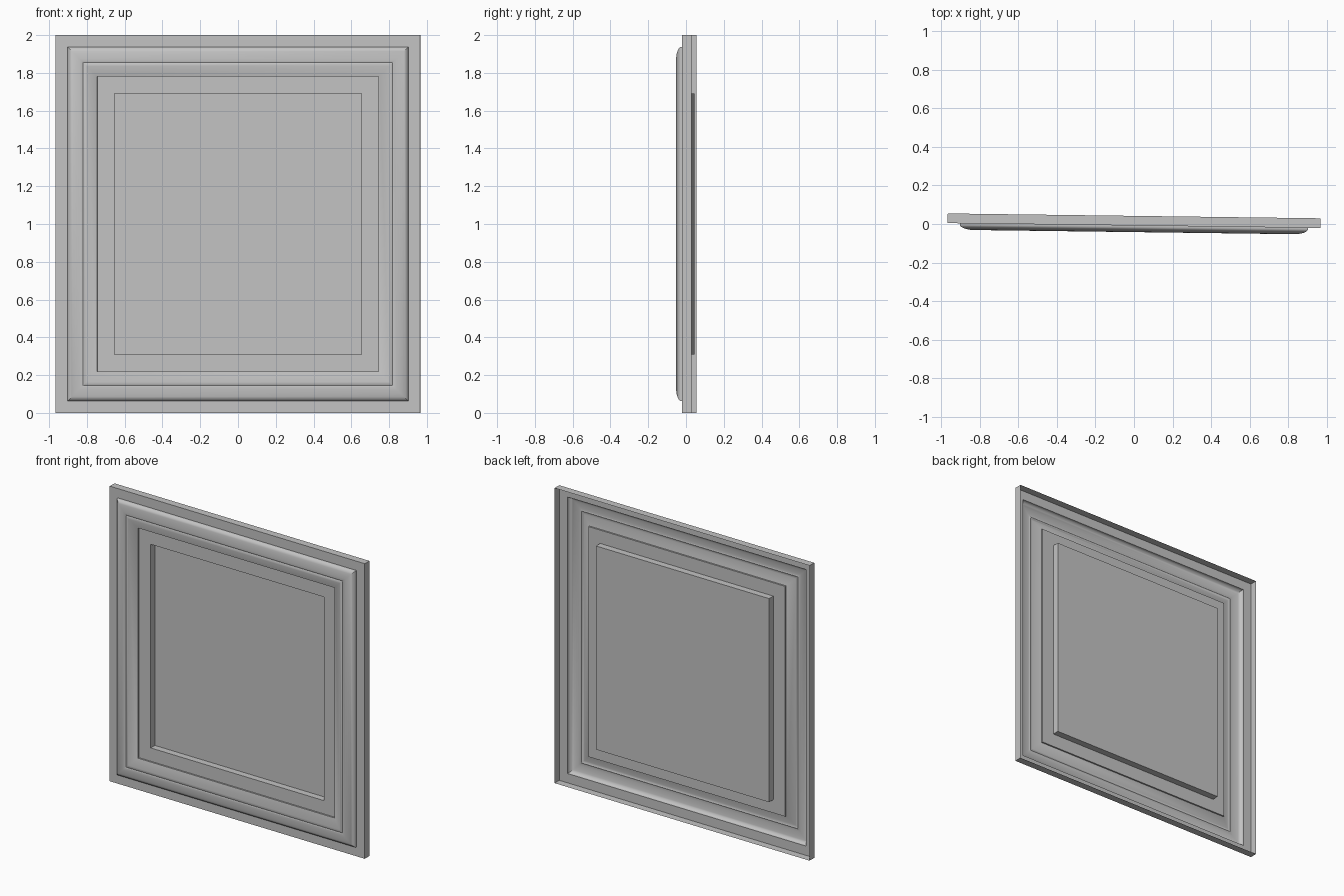
import bpy, bmesh, math

cube = bpy.data.objects.get("Cube")
if cube:
    bpy.data.objects.remove(cube, do_unlink=True)

HALF_W, HEIGHT = 0.965, 2.0
TURN = -0.013        # the panel stands slightly turned about the vertical axis
RIM_Y = -0.008       # front of the outer rim and of the inner band
BACK_Y = 0.042       # open back edge of the outer walls

grey = bpy.data.materials.new("painted grey")
grey.use_nodes = True
colour = (0.55, 0.55, 0.55, 1)
grey.diffuse_color = colour
grey.node_tree.nodes["Principled BSDF"].inputs["Base Color"].default_value = colour


def mitred_sheet(name, profile, fill=False):
    """Sweep a profile of (inset, y) points round the rectangle with mitred corners."""
    bm = bmesh.new()
    rings = []
    for inset, y in profile:
        w, low, high = HALF_W - inset, inset, HEIGHT - inset
        corners = [(-w, low), (w, low), (w, high), (-w, high)]
        rings.append([bm.verts.new((x, y, z)) for x, z in corners])
    for outer, inner in zip(rings, rings[1:]):
        for i in range(4):
            j = (i + 1) % 4
            bm.faces.new((outer[i], outer[j], inner[j], inner[i]))
    if fill:
        bm.faces.new(rings[-1])
    mesh = bpy.data.meshes.new(name)
    bm.to_mesh(mesh)
    bm.free()
    mesh.materials.append(grey)
    obj = bpy.data.objects.new(name, mesh)
    bpy.context.collection.objects.link(obj)
    obj.rotation_euler.z = TURN
    bpy.ops.object.select_all(action='DESELECT')
    obj.select_set(True)
    bpy.context.view_layer.objects.active = obj
    bpy.ops.object.shade_smooth_by_angle(angle=math.radians(30))
    return obj


# Outer rim: thin walls folded back from a flat border
mitred_sheet("outer_rim", [(0, BACK_Y), (0, RIM_Y), (0.063, RIM_Y)])

# Raised moulding: rounded shoulder, shallow bead, then a slope down to the band
shoulder = []
for i in range(9):
    a = math.pi / 2 * i / 8
    shoulder.append((0.063 + 0.075 * (1 - math.cos(a)), RIM_Y - 0.006 - 0.028 * math.sin(a)))
mitred_sheet("raised_moulding", [(0.063, RIM_Y)] + shoulder + [
    (0.146, -0.038), (0.155, -0.042), (0.165, -0.042),
    (0.215, -0.018), (0.22, -0.018), (0.22, RIM_Y)])

# Inner band with the sunken centre panel
mitred_sheet("centre_panel", [(0.22, RIM_Y), (0.31, RIM_Y), (0.31, 0.037)], fill=True)
